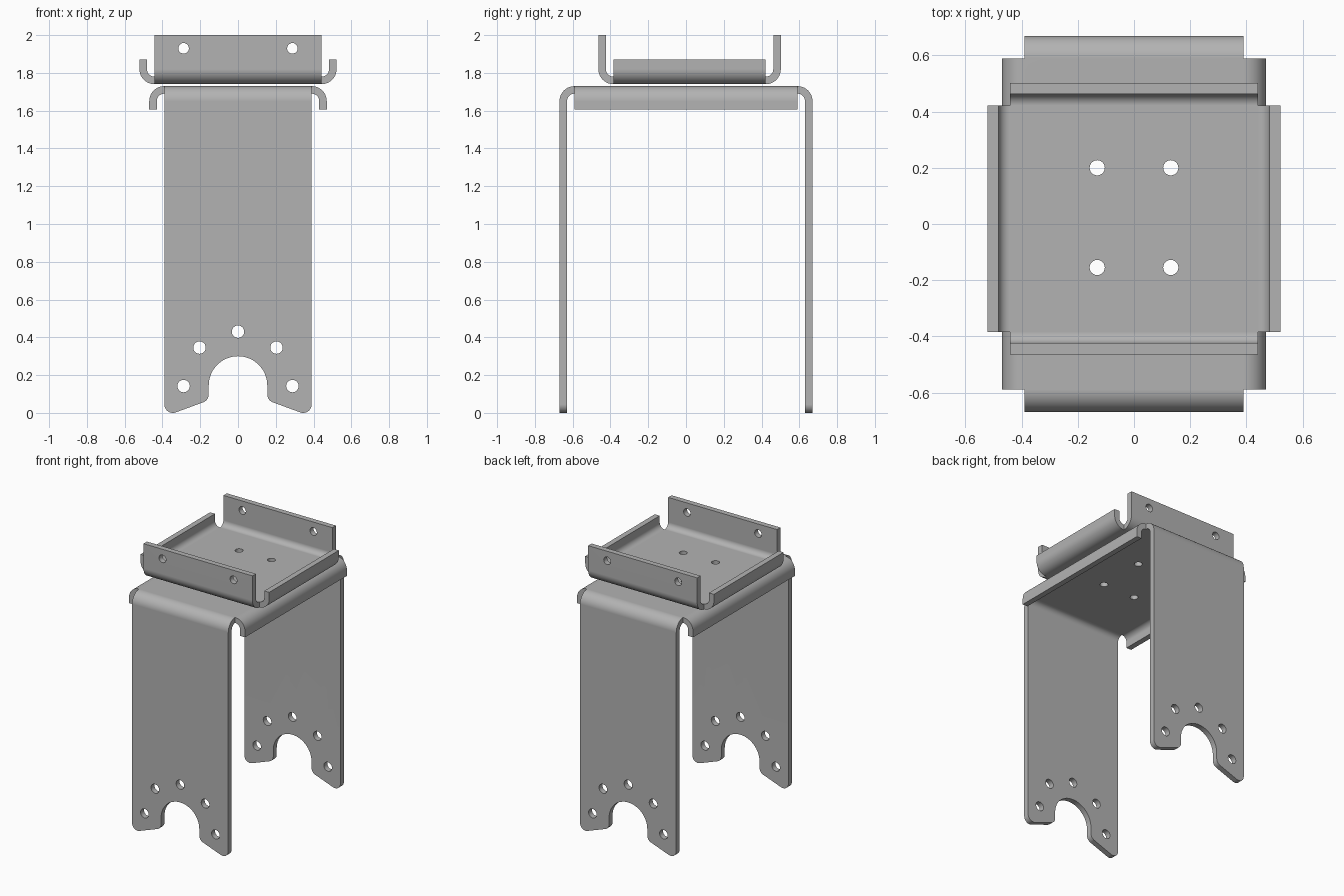
import bpy, bmesh
from math import sin, cos, pi, radians
from mathutils import Vector, Matrix

if "Cube" in bpy.data.objects:
    bpy.data.objects.remove(bpy.data.objects["Cube"])

T = 0.04          # sheet thickness
R = 0.04          # inside bend radius
STEPS = 10        # segments in each bend
Z = Vector((0, 0, 1))

steel = bpy.data.materials.new("grey_steel")
steel.use_nodes = True
GREY = (0.45, 0.45, 0.45, 1)
steel.diffuse_color = GREY
steel.node_tree.nodes["Principled BSDF"].inputs["Base Color"].default_value = GREY


def make_object(name, bm):
    bmesh.ops.recalc_face_normals(bm, faces=bm.faces)
    mesh = bpy.data.meshes.new(name)
    bm.to_mesh(mesh)
    bm.free()
    obj = bpy.data.objects.new(name, mesh)
    bpy.context.collection.objects.link(obj)
    return obj


def extrude(bm, face):
    return bmesh.ops.extrude_discrete_faces(bm, faces=[face])["faces"][0]


def folded_sheet(name, x, y0, y1, z0, side, end_y, end_x):
    """Flat plate whose four edges bend up (side=1) or down (side=-1)."""
    bm = bmesh.new()
    size = Matrix.Diagonal((2 * x, y1 - y0, T, 1))
    place = Matrix.Translation((0, (y0 + y1) / 2, z0 + T / 2))
    bmesh.ops.create_cube(bm, size=1, matrix=place @ size)
    bm.normal_update()
    rims = [(f, f.normal.copy()) for f in bm.faces if abs(f.normal.z) < 0.5]
    axis_z = z0 + T / 2 + side * (T / 2 + R)
    for face, out in rims:
        centre = face.calc_center_median()
        centre.z = axis_z
        turn = Matrix.Rotation(pi / 2 / STEPS, 3, out.cross(Z * side))
        for _ in range(STEPS):
            face = extrude(bm, face)
            bmesh.ops.rotate(bm, cent=centre, matrix=turn, verts=face.verts)
        face = extrude(bm, face)
        end = end_y if abs(out.y) > 0.5 else end_x
        bmesh.ops.translate(bm, vec=Z * (end - axis_z), verts=face.verts)
    return make_object(name, bm)


def prism(bm, points, depth):
    """Closed prism from a 3D outline."""
    face = bm.faces.new([bm.verts.new(p) for p in points])
    ext = bmesh.ops.extrude_face_region(bm, geom=[face])["geom"]
    bmesh.ops.translate(bm, vec=depth,
                        verts=[v for v in ext if isinstance(v, bmesh.types.BMVert)])


def arc(cx, cz, r, a0, a1, n):
    angles = [radians(a0 + (a1 - a0) * i / n) for i in range(n + 1)]
    return [(cx + r * cos(a), cz + r * sin(a)) for a in angles]


def circle(cx, cy, r):
    return arc(cx, cy, r, 0, 345, 23)


def cut_through_y(bm, outline):
    prism(bm, [(u, -1, v) for u, v in outline], Vector((0, 2, 0)))


def plate_holes(bm):
    for sx in (-1, 1):
        for y in (-0.155, 0.2):
            prism(bm, [(u, v, 1.67) for u, v in circle(sx * 0.131, y, 0.027)], Z * 0.13)


def finish(obj, bm):
    """Cut the holes, then shade and colour the part."""
    cutter = make_object("cutter", bm)
    cutter.hide_render = True
    mod = obj.modifiers.new("holes", "BOOLEAN")
    mod.operation, mod.solver, mod.object = "DIFFERENCE", "EXACT", cutter
    bpy.ops.object.select_all(action="DESELECT")
    obj.select_set(True)
    bpy.context.view_layer.objects.active = obj
    bpy.ops.object.modifier_apply(modifier=mod.name)
    bpy.data.objects.remove(cutter)
    obj.data.materials.clear()
    obj.data.materials.append(steel)
    bpy.ops.object.shade_smooth_by_angle(angle=radians(30))
    obj.modifiers.new("flat_panels", "WEIGHTED_NORMAL").keep_sharp = True


# Lower bracket: two long legs and two short side lips
bracket = folded_sheet("leg_bracket", 0.39, -0.59, 0.59, 1.69, -1, -0.02, 1.605)
cuts = bmesh.new()
plate_holes(cuts)
for angle in (0, 45, 90, 135, 180):
    a = radians(angle)
    cut_through_y(cuts, circle(0.288 * cos(a), 0.142 + 0.288 * sin(a), 0.033))
# Leg ends: round central notch with two rounded feet
half = (arc(0, 0.145, 0.155, 90, 0, 16)
        + arc(0.2, 0.098, 0.045, 180, 250, 7)
        + arc(0.345, 0.045, 0.045, 250, 360, 11)
        + [(0.45, 0.045), (0.45, -0.1)])
cut_through_y(cuts, half + [(-u, v) for u, v in reversed(half[1:])])
finish(bracket, cuts)

# Upper tray: tall front and back flanges, low side flanges
tray = folded_sheet("upper_tray", 0.442, -0.384, 0.422, 1.74, 1, 2.0, 1.87)
cuts = bmesh.new()
plate_holes(cuts)
for sx in (-1, 1):
    cut_through_y(cuts, circle(sx * 0.288, 1.93, 0.028))
finish(tray, cuts)
